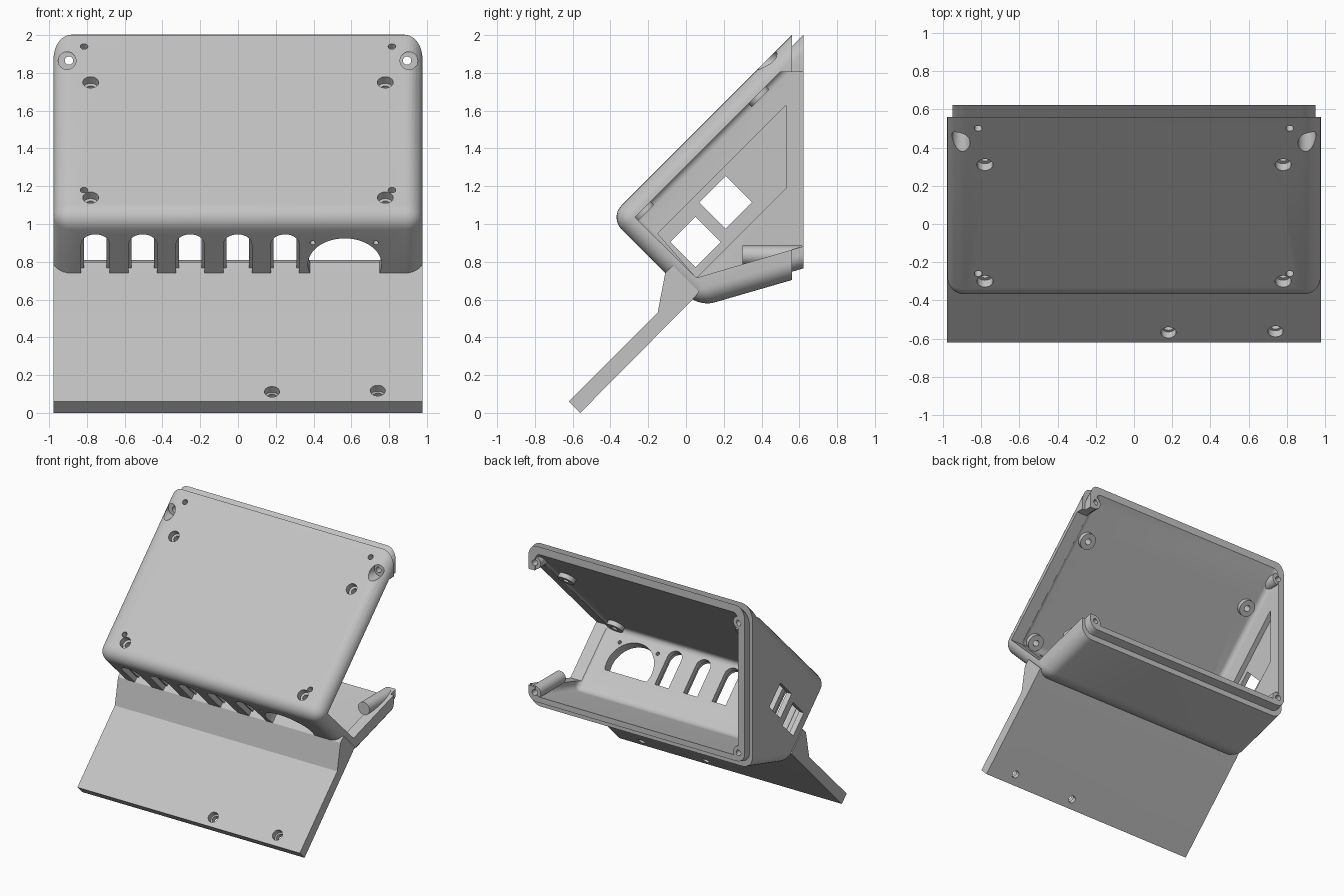
import bpy, bmesh, math
from mathutils import Matrix, Vector

if "Cube" in bpy.data.objects:
    bpy.data.objects.remove(bpy.data.objects["Cube"])

grey = bpy.data.materials.new("light_grey")
grey.use_nodes = True
grey.diffuse_color = (0.55, 0.55, 0.55, 1)
grey.node_tree.nodes["Principled BSDF"].inputs["Base Color"].default_value = (0.55, 0.55, 0.55, 1)

FLAT = Matrix.Rotation(math.radians(45), 4, 'X')     # local z leaves the sloped panel
WALL = Matrix.Rotation(math.radians(135), 4, 'X')    # local z leaves the front wall
BACK = Matrix.Rotation(math.radians(-90), 4, 'X')    # local z points to the back
R2 = math.sqrt(2)


def make(name, bm):
    bmesh.ops.recalc_face_normals(bm, faces=bm.faces[:])
    mesh = bpy.data.meshes.new(name)
    bm.to_mesh(mesh)
    bm.free()
    mesh.materials.append(grey)
    obj = bpy.data.objects.new(name, mesh)
    bpy.context.collection.objects.link(obj)
    return obj


def extrude(name, points, vec):
    """Extrude a closed 3D outline along a vector."""
    bm = bmesh.new()
    face = bm.faces.new([bm.verts.new(p) for p in points])
    new = bmesh.ops.extrude_face_region(bm, geom=[face])["geom"]
    bmesh.ops.translate(bm, vec=vec, verts=[g for g in new if isinstance(g, bmesh.types.BMVert)])
    return make(name, bm)


def side_prism(name, yz, x0, x1):
    return extrude(name, [(x0, y, z) for y, z in yz], (x1 - x0, 0, 0))


def rod(pos, radius, frame, low, high):
    """Cylinder along the local z of a frame, from low to high."""
    bm = bmesh.new()
    bmesh.ops.create_cone(bm, cap_ends=True, segments=32, radius1=radius, radius2=radius,
                          depth=high - low,
                          matrix=Matrix.Translation(pos) @ frame @ Matrix.Translation((0, 0, (low + high) / 2)))
    return make("rod", bm)


def arch(x, radius, centre, low, high):
    """Round-topped opening in the front wall, flat at its base."""
    start = -math.asin(min(1, centre / radius)) if centre < radius else 0
    sweep = math.pi - 2 * start
    pts = [(radius * math.cos(start + sweep * i / 32), centre + radius * math.sin(start + sweep * i / 32))
           for i in range(33)]
    if start == 0:
        pts += [(-radius, 0), (radius, 0)]
    frame = Matrix.Translation((x, -.11, .74)) @ WALL
    vec = WALL @ Vector((0, 0, high - low))
    return extrude("arch", [frame @ Vector((a, b, low)) for a, b in pts], vec)


def wedge(name, inset, half, radius, cut=None):
    """Rounded case volume, inset from the outer skin and cut off at the back."""
    top, front, base = 1.44 - R2 * inset, .63 + R2 * inset, .541 + 1.041 * inset
    far, toe = 1.2, (front - base) / 1.29
    prof = [((front - top) / 2, (front + top) / 2), (far, far + top),
            (far, base + .29 * far), (toe, front - toe)]
    obj = side_prism(name, prof, -half, half)
    bm = bmesh.new()
    bm.from_mesh(obj.data)
    edges = [e for e in bm.edges if min(v.co.y for v in e.verts) < 1.1]
    bmesh.ops.bevel(bm, geom=edges, offset=radius, segments=7, profile=.5, affect='EDGES')
    if cut:
        bmesh.ops.bisect_plane(bm, geom=bm.verts[:] + bm.edges[:] + bm.faces[:],
                               plane_co=(0, cut, 0), plane_no=(0, 1, 0), clear_outer=True)
        bmesh.ops.holes_fill(bm, edges=[e for e in bm.edges if e.is_boundary])
    bmesh.ops.recalc_face_normals(bm, faces=bm.faces[:])
    bm.to_mesh(obj.data)
    bm.free()
    return obj


def combine(obj, tool, mode='DIFFERENCE'):
    mod = obj.modifiers.new("cut", 'BOOLEAN')
    mod.operation, mod.solver, mod.object = mode, 'EXACT', tool
    bpy.context.view_layer.objects.active = obj
    bpy.ops.object.modifier_apply(modifier=mod.name)
    bpy.data.objects.remove(tool)


def finish(obj):
    bpy.ops.object.select_all(action='DESELECT')
    obj.select_set(True)
    bpy.context.view_layer.objects.active = obj
    bpy.ops.object.shade_smooth_by_angle(angle=math.radians(30))


# Hollow case with a stepped lip round the open back
case = wedge("case_shell", 0, .977, .09, .56)
combine(case, wedge("lip", .042, .95, .07, .622), 'UNION')
combine(case, wedge("cavity", .085, .893, .045))

# Open side, and recessed panel with two ports on the other side
combine(case, side_prism("opening", [(-.27, 1.035), (.5, 1.805), (.7, 1.805), (.7, .905), (.055, .715)], .8, 1.1))
combine(case, side_prism("recess", [(-.15, .95), (.53, 1.63), (.53, 1.19), (.055, .715)], -.935, -.85))
for y, z, r in ((.21, 1.115, .14), (.05, .905, .133)):
    combine(case, side_prism("port", [(y - r, z), (y, z + r), (y + r, z), (y, z - r)], -1.1, -.8))

# Vent arches, the large round opening and its two pin holes
for i in range(5):
    x = -.755 + i * .251
    combine(case, arch(x, .06, .225, -.2, .1))
    combine(case, arch(x, .075, .215, -.04, .1))
combine(case, arch(.565, .195, .065, -.2, .1))
for x in (.395, .73):
    combine(case, rod((x, -.27, .9), .014, WALL, -.2, .1))

# Corner bosses and screw holes
for s in (-1, 1):
    for z, start in ((1.865, .5), (.835, .3)):
        combine(case, rod((s * .895, 0, z), .05, BACK, start, .615), 'UNION')
        combine(case, rod((s * .895, 0, z), .022, BACK, .42, .7))
    combine(case, rod((s * .905, 0, 1.865), .047, BACK, .2, .485))
    for z in (1.75, 1.14):
        spot = (s * .78, z - 1.44, z)
        combine(case, rod(spot, .065, FLAT, -.12, -.06), 'UNION')
        combine(case, rod(spot, .042, FLAT, -.05, .1))
        combine(case, rod(spot, .024, FLAT, -.2, .1))
    for z in (1.94, 1.18):
        combine(case, rod((s * .815, z - 1.44, z), .02, FLAT, -.07, .1))
finish(case)

# Sloping mounting plate with two screw holes
plate = side_prism("mounting_plate", [(-.11, .74), (-.07, .78), (.07, .64), (.03, .595), (-.56, 0),
                                      (-.62, .06), (-.15, .53)], -.977, .977)
for x, z in ((.18, .112), (.74, .118)):
    combine(plate, rod((x, z - .68, z), .04, FLAT, -.045, .1))
    combine(plate, rod((x, z - .68, z), .028, FLAT, -.2, .1))
finish(plate)
